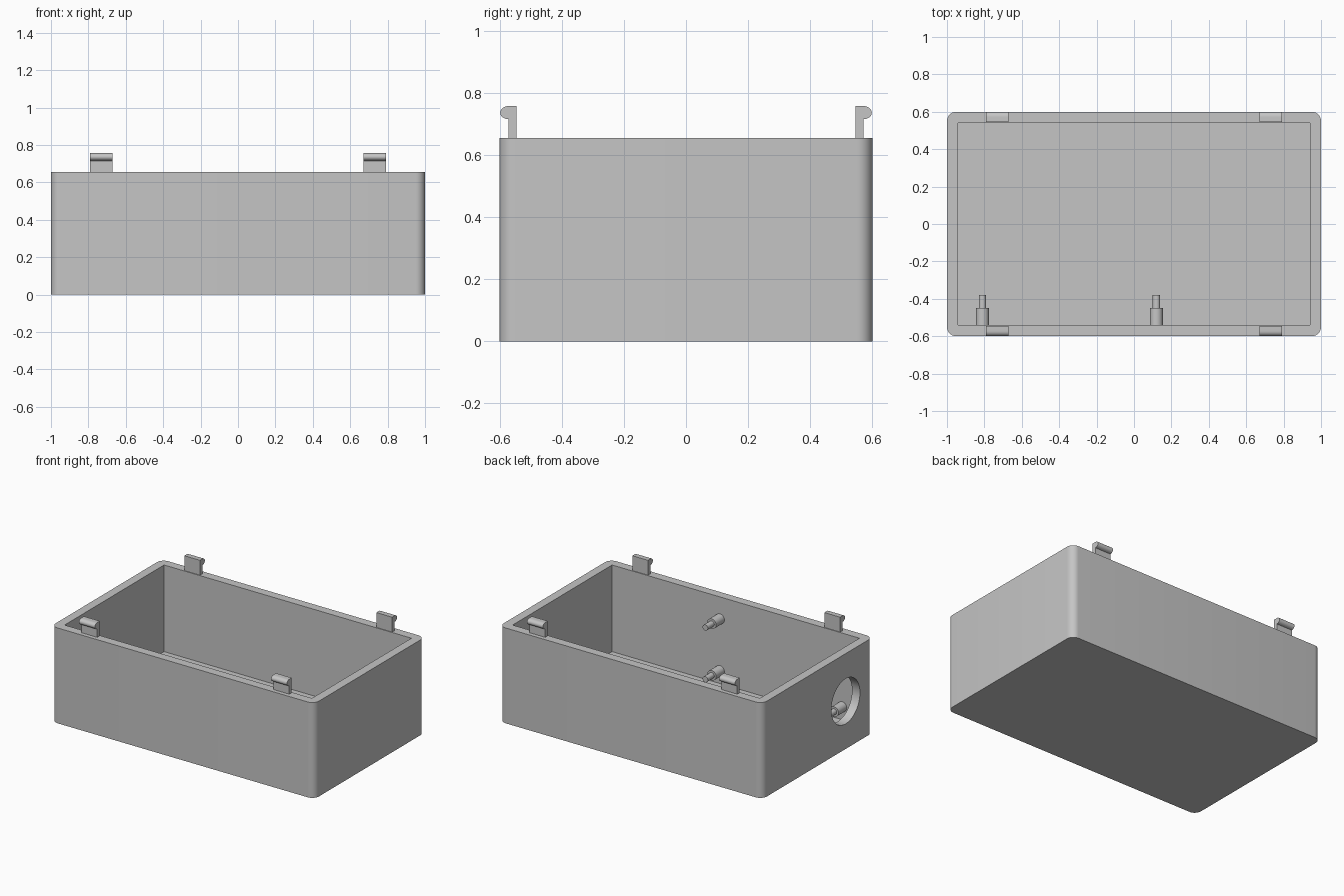
import bpy, bmesh, math
from mathutils import Matrix

if "Cube" in bpy.data.objects:
    bpy.data.objects.remove(bpy.data.objects["Cube"], do_unlink=True)

HEIGHT, WALL, LENGTH, DEPTH = 0.655, 0.06, 2.0, 1.2

grey = bpy.data.materials.new("light_grey_plastic")
grey.use_nodes = True
colour = (0.56, 0.56, 0.56, 1)
grey.diffuse_color = colour
grey.node_tree.nodes["Principled BSDF"].inputs["Base Color"].default_value = colour


def finish(bm, name, smooth=True):
    """Turn a bmesh into a named, coloured object."""
    bmesh.ops.recalc_face_normals(bm, faces=bm.faces)
    mesh = bpy.data.meshes.new(name)
    bm.to_mesh(mesh)
    bm.free()
    mesh.materials.append(grey)
    obj = bpy.data.objects.new(name, mesh)
    bpy.context.scene.collection.objects.link(obj)
    if smooth:
        smooth_shade(obj)
    return obj


def smooth_shade(obj):
    bpy.ops.object.select_all(action='DESELECT')
    obj.select_set(True)
    bpy.context.view_layer.objects.active = obj
    bpy.ops.object.shade_smooth_by_angle(angle=math.radians(30))


def block(sx, sy, z0, z1):
    bm = bmesh.new()
    bmesh.ops.create_cube(bm, size=1, matrix=Matrix.Translation((0, 0, (z0 + z1) / 2))
                          @ Matrix.Diagonal((sx, sy, z1 - z0, 1)))
    return bm


def cylinder(bm, radius, length, matrix, segments=32):
    bmesh.ops.create_cone(bm, cap_ends=True, segments=segments, radius1=radius,
                          radius2=radius, depth=length, matrix=matrix)


# Open tray with rounded upright corners
bm = block(LENGTH, DEPTH, 0, HEIGHT)
upright = [e for e in bm.edges if abs(e.verts[0].co.z - e.verts[1].co.z) > 0.1]
bmesh.ops.bevel(bm, geom=upright, offset=0.05, segments=8, profile=0.5, affect='EDGES')
tray = finish(bm, "tray", smooth=False)

# Cutters: square-cornered cavity and round cable hole in the -x wall
cavity = finish(block(LENGTH - 2 * WALL, DEPTH - 2 * WALL, WALL, HEIGHT + 0.1),
                "cavity_cutter", smooth=False)
bm = bmesh.new()
cylinder(bm, 0.155, 0.2, Matrix.Translation((-0.97, -0.305, HEIGHT / 2))
         @ Matrix.Rotation(math.pi / 2, 4, 'Y'), 64)
hole = finish(bm, "hole_cutter", smooth=False)

bpy.context.view_layer.objects.active = tray
for cutter in (cavity, hole):
    cutter.hide_render = True
    mod = tray.modifiers.new("cut", 'BOOLEAN')
    mod.operation = 'DIFFERENCE'
    mod.solver = 'EXACT'
    mod.object = cutter
    bpy.ops.object.modifier_apply(modifier=mod.name)
    bpy.data.objects.remove(cutter, do_unlink=True)
smooth_shade(tray)

# Snap clips: thin stem with a rounded outward hook
ARC = 14
profile = [(0.545, HEIGHT - 0.01), (0.545, 0.757), (0.572, 0.757)]
for i in range(1, ARC + 1):
    a = math.pi / 2 - math.pi * i / ARC
    profile.append((0.572 + 0.026 * math.cos(a), 0.736 + 0.021 * math.sin(a)))
profile.append((0.572, HEIGHT - 0.01))

for side, side_name in ((-1, "front"), (1, "back")):
    for x, x_name in ((-0.73, "right"), (0.73, "left")):
        bm = bmesh.new()
        face = bm.faces.new([bm.verts.new((x - 0.06, side * y, z)) for y, z in profile])
        ext = bmesh.ops.extrude_face_region(bm, geom=[face])
        moved = [v for v in ext["geom"] if isinstance(v, bmesh.types.BMVert)]
        bmesh.ops.translate(bm, verts=moved, vec=(0.12, 0, 0))
        finish(bm, f"{side_name}_{x_name}_clip")

# Stepped mounting posts on the inside of the front wall
turn = Matrix.Rotation(math.pi / 2, 4, 'X')
for x, x_name in ((-0.81, "right"), (0.12, "middle")):
    for z, z_name in ((0.15, "lower"), (0.505, "upper")):
        bm = bmesh.new()
        for radius, y0, y1 in ((0.034, -0.55, -0.45), (0.02, -0.46, -0.38)):
            cylinder(bm, radius, y1 - y0, Matrix.Translation((x, (y0 + y1) / 2, z)) @ turn)
        finish(bm, f"{z_name}_{x_name}_post")
